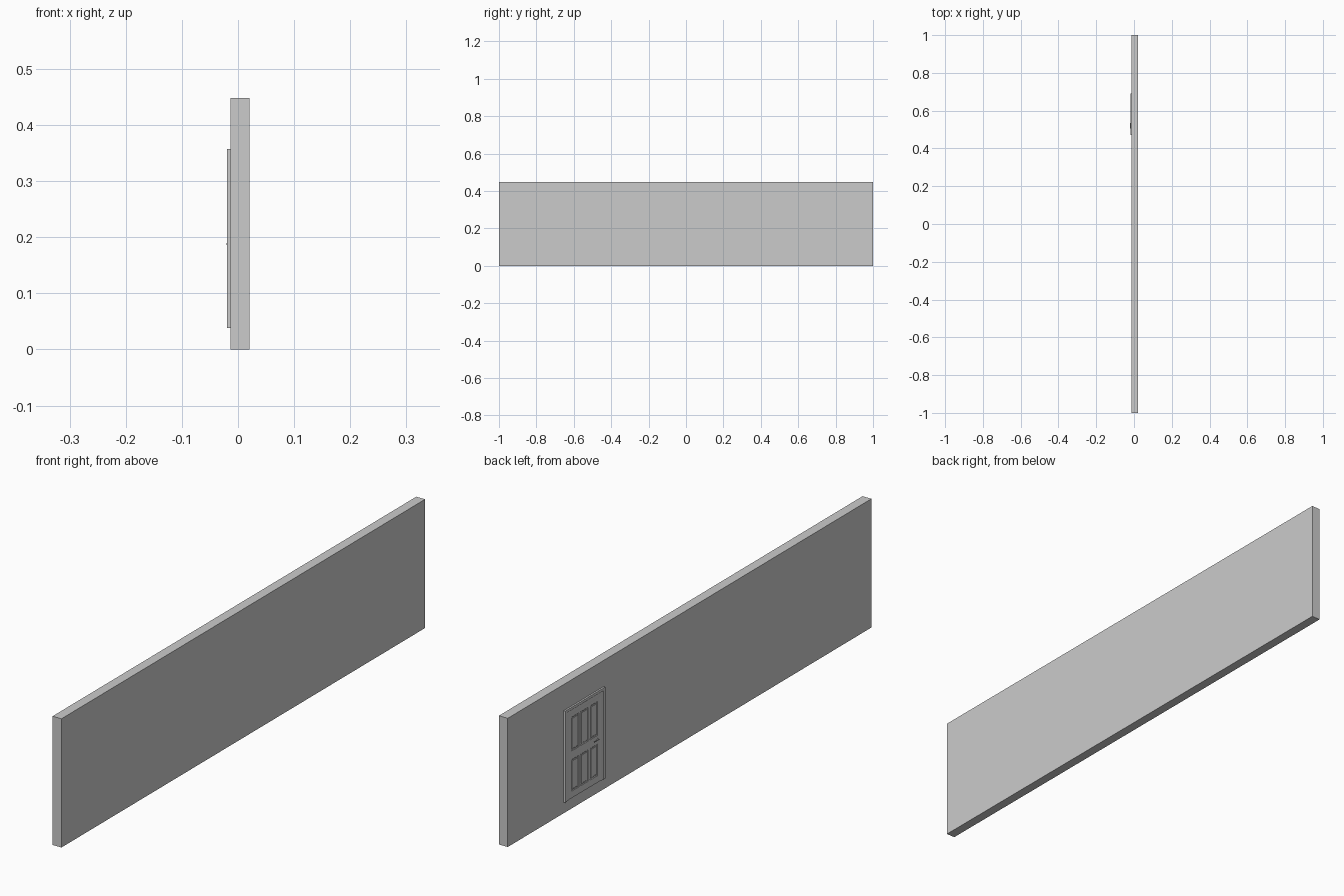
import bpy, bmesh, math
from mathutils import Matrix, Vector

if "Cube" in bpy.data.objects:
    bpy.data.objects.remove(bpy.data.objects["Cube"])

WALL_X0, WALL_X1, H = -0.0137, 0.0202, 0.448
Y0, Y1, Z0, Z1 = 0.472, 0.692, 0.038, 0.357      # outer limits of the door casing
CASING = 0.026


def finish(name, bm):
    bmesh.ops.recalc_face_normals(bm, faces=bm.faces)
    me = bpy.data.meshes.new(name)
    bm.to_mesh(me)
    bm.free()
    ob = bpy.data.objects.new(name, me)
    bpy.context.collection.objects.link(ob)
    return ob


def box(name, x, y, z, bevel=0):
    bm = bmesh.new()
    size = Vector((x[1] - x[0], y[1] - y[0], z[1] - z[0]))
    mid = Vector((sum(x), sum(y), sum(z))) / 2
    bmesh.ops.create_cube(bm, size=1, matrix=Matrix.Translation(mid) @ Matrix.Diagonal((*size, 1)))
    if bevel:
        bmesh.ops.bevel(bm, geom=bm.edges[:], offset=bevel, segments=2, profile=0.5, affect='EDGES')
    return finish(name, bm)


# wall slab
box("wall", (WALL_X0, WALL_X1), (-1, 1), (0, H))

# door casing: stepped moulding mitred around the two sides and the top
profile = [(0, WALL_X0), (0, -0.0197), (0.009, -0.0197), (0.011, -0.0182),
           (0.022, -0.0175), (CASING, -0.0165), (CASING, WALL_X0)]
bm = bmesh.new()
rings = []
for corner in range(4):
    ring = []
    for d, x in profile:
        y = Y0 + d if corner < 2 else Y1 - d
        z = Z1 - d if corner in (1, 2) else Z0
        ring.append(bm.verts.new((x, y, z)))
    rings.append(ring)
n = len(profile)
for a, b in zip(rings, rings[1:]):
    for i in range(n):
        j = (i + 1) % n
        bm.faces.new((a[i], a[j], b[j], b[i]))
bm.faces.new(rings[0])
bm.faces.new(rings[-1])
finish("door_casing", bm)

# door leaf: rails and stiles as a grid, with six sunken, raised-field panels
ya, yb = Y0 + CASING, Y1 - CASING
edge, gap = 0.012, 0.010
pw = (yb - ya - 2 * edge - 2 * gap) / 3
ys = [ya]
for i in range(3):
    s = ya + edge + i * (pw + gap)
    ys += [s, s + pw]
ys.append(yb)
zs = [Z0, 0.062, 0.172, 0.202, 0.320, Z1 - CASING]
FRONT = -0.0162
bm = bmesh.new()
grid = [[bm.verts.new((FRONT, y, z)) for z in zs] for y in ys]
panels = []
for i in range(len(ys) - 1):
    for k in range(len(zs) - 1):
        f = bm.faces.new((grid[i][k], grid[i][k + 1], grid[i + 1][k + 1], grid[i + 1][k]))
        if i % 2 and k % 2:
            panels.append(f)
rim = [e for e in bm.edges if e.is_boundary]
bm.normal_update()
bmesh.ops.inset_individual(bm, faces=panels, thickness=0.003, depth=-0.0018)
bmesh.ops.inset_individual(bm, faces=panels, thickness=0.004, depth=0)
bmesh.ops.inset_individual(bm, faces=panels, thickness=0.002, depth=0.001)
back = bmesh.ops.extrude_edge_only(bm, edges=rim)["geom"]
for v in back:
    if isinstance(v, bmesh.types.BMVert):
        v.co.x = WALL_X0
bmesh.ops.holes_fill(bm, edges=[e for e in bm.edges if e.is_boundary])
finish("door_leaf", bm)

# lever handle: round rose, neck and lever
HY, HZ = 0.508, 0.188


def disc(name, radius, x0, x1):
    bm = bmesh.new()
    m = Matrix.Translation(((x0 + x1) / 2, HY, HZ)) @ Matrix.Rotation(math.pi / 2, 4, 'Y')
    bmesh.ops.create_cone(bm, cap_ends=True, segments=16, radius1=radius, radius2=radius,
                          depth=x1 - x0, matrix=m)
    return finish(name, bm)


disc("handle_rose", 0.004, -0.0172, FRONT)
disc("handle_neck", 0.0016, -0.0198, -0.0172)
box("handle_lever", (-0.0206, -0.0190), (HY - 0.002, HY + 0.026), (HZ - 0.0018, HZ + 0.0018), 0.0004)
